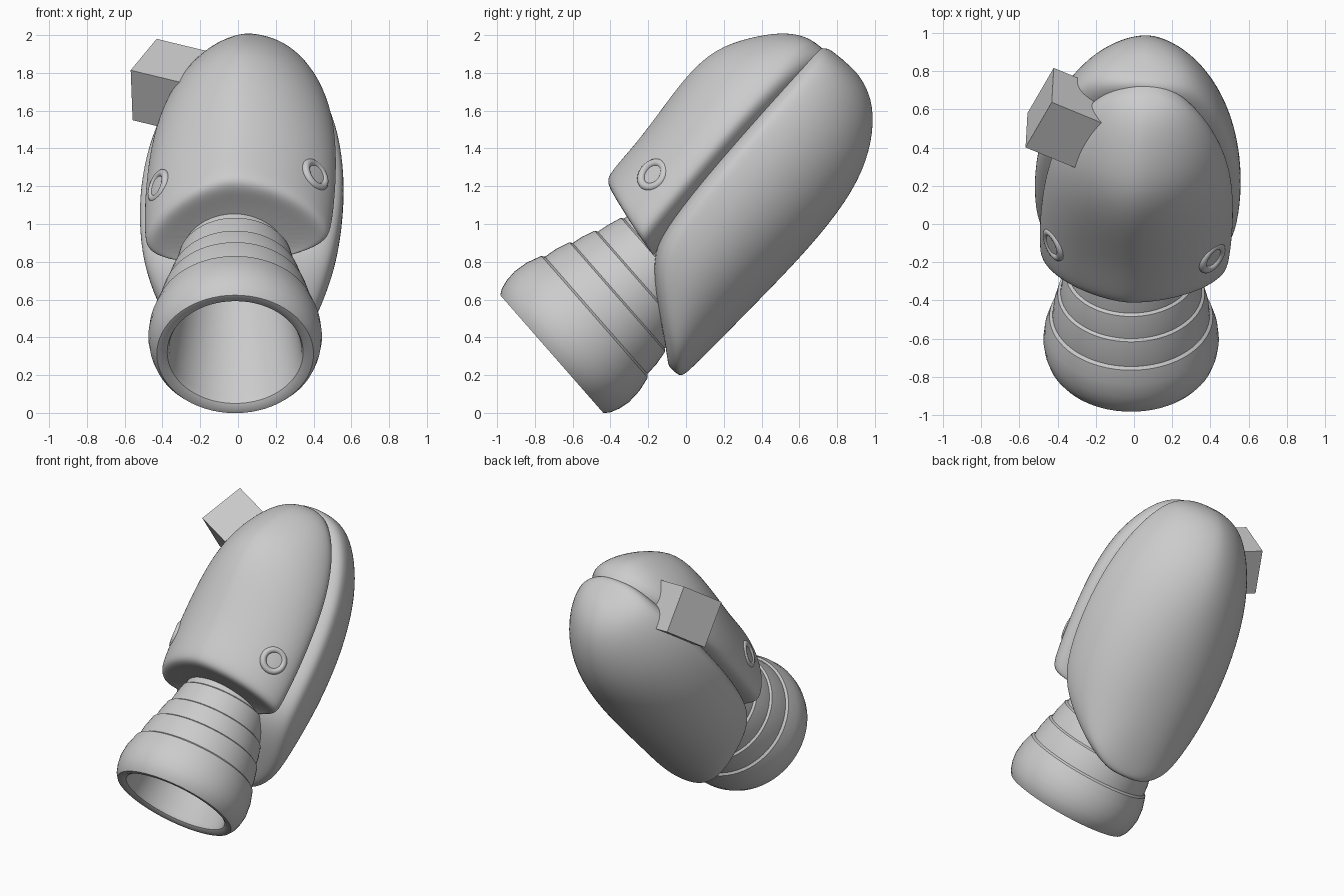
import bpy, bmesh, math
from mathutils import Matrix, Vector

if "Cube" in bpy.data.objects:
    bpy.data.objects.remove(bpy.data.objects["Cube"])

# Single matte grey
grey = bpy.data.materials.new("plain_grey")
grey.use_nodes = True
COLOR = (0.6, 0.6, 0.6, 1)
grey.diffuse_color = COLOR
grey.node_tree.nodes["Principled BSDF"].inputs["Base Color"].default_value = COLOR


def frame(x, y, z, origin):
    m = Matrix((x, y, z)).transposed().to_4x4()
    m.translation = origin
    return m


def make(name, bm, matrix):
    bmesh.ops.remove_doubles(bm, verts=bm.verts, dist=1e-5)
    bmesh.ops.recalc_face_normals(bm, faces=bm.faces)
    mesh = bpy.data.meshes.new(name)
    bm.transform(matrix)
    bm.to_mesh(mesh)
    bm.free()
    mesh.materials.append(grey)
    ob = bpy.data.objects.new(name, mesh)
    bpy.context.collection.objects.link(ob)
    return ob


def activate(ob):
    bpy.ops.object.select_all(action='DESELECT')
    ob.select_set(True)
    bpy.context.view_layer.objects.active = ob


def smooth(ob, angle=40):
    activate(ob)
    bpy.ops.object.shade_smooth_by_angle(angle=math.radians(angle))


def loft(rings, caps=True):
    bm = bmesh.new()
    rows = [[bm.verts.new(p) for p in ring] for ring in rings]
    n = len(rows[0])
    for a, b in zip(rows, rows[1:]):
        for i in range(n):
            j = (i + 1) % n
            bm.faces.new((a[i], a[j], b[j], b[i]))
    if caps:
        bm.faces.new(rows[0])
        bm.faces.new(rows[-1])
    return bm


def power(a, e):
    return math.copysign(abs(a) ** e, a)


def section(s, w, vf, vm, vb, ef, eb, shift, slant=0.0, n=32):
    """Egg-shaped ring: half width w, widest at vm, reaching vf in front, vb behind."""
    pts = []
    for i in range(n):
        c = math.cos(math.tau * i / n)
        k = math.sin(math.tau * i / n)
        e, depth = (eb, vb - vm) if k > 0 else (ef, vm - vf)
        v = vm + depth * power(k, e)
        pts.append((w * power(c, e) + shift, v, s - slant * v))
    return pts


# Local body frame: tilted back, turned slightly about its own axis
axis = Vector((0, 0.651, 0.759))
turn = Matrix.Rotation(math.radians(-6.2), 3, axis)
body = frame(turn @ Vector((1, 0, 0)), turn @ Vector((0, 0.759, -0.651)), axis, (0, 0, 1.1))

# Back shell: along axis, half width, front, widest, back
shell_stations = [
    (-.71, .07, .49, .53, .56), (-.69, .17, .47, .53, .575), (-.60, .31, .37, .46, .585),
    (-.45, .42, .18, .30, .60), (-.30, .495, .04, .18, .61), (-.10, .535, .0, .14, .625),
    (.20, .55, -.01, .13, .645), (.50, .52, -.01, .13, .645), (.75, .455, -.01, .13, .605),
    (.95, .355, -.01, .13, .505), (1.07, .25, -.01, .13, .385), (1.115, .13, .02, .13, .27),
    (1.125, .04, .07, .13, .2)]
shell = make("back_shell", loft(
    [section(*p, .78, .95 + .2 * max(0, p[0]), .03 * p[0]) for p in shell_stations]), body)

# Front hood: along axis, half width, depth, slant of the lower end
hood_stations = [
    (-.28, .30, .24, .28), (-.30, .44, .36, .28), (-.285, .485, .41, .28),
    (-.22, .50, .42, .28), (.0, .51, .415, .23), (.25, .505, .43, .15),
    (.50, .48, .445, .08), (.72, .42, .42, .03), (.90, .33, .315, .0),
    (1.02, .23, .21, .0), (1.08, .13, .12, .0), (1.10, .04, .04, .0)]
hood = make("front_hood", loft(
    [section(s, w, -d, -min(.04, .3 * d), min(.09, d), 1.22, .9, .015 + .045 * s, k)
     for s, w, d, k in hood_stations]), body)

# Flared hose
along = Vector((0, .753, .659)).normalized()
side = Vector((1, 0, 0))
hose_frame = frame(side, along.cross(side), along, (-.015, -.71, .311))


def circle(t, r, n=64):
    return [(r * math.cos(math.tau * i / n), r * math.sin(math.tau * i / n), t) for i in range(n)]


profile = [(.86, .25), (.04, .35), (.015, .36), (.0, .385), (.0, .415), (.03, .436),
           (.08, .452), (.14, .46), (.22, .452), (.30, .428), (.312, .412), (.38, .405),
           (.46, .385), (.47, .37), (.53, .362), (.60, .343), (.61, .328), (.67, .32),
           (.75, .303), (.76, .288), (1.0, .28)]
hose = make("hose", loft([circle(t, r) for t, r in profile]), hose_frame)
smooth(hose, 35)

# Cutters: hose channel and the two side sockets
cutters = [make("channel_cutter", loft([circle(.3, .365), circle(.89, .27)]), hose_frame)]
for sign in (-1, 1):
    out = Vector((sign * .8, -.6, 0))
    up = Vector((0, 0, 1))
    socket = body @ frame(up.cross(out), up, -out, (sign * .424 + .015, -.197, .007))
    cutters.append(make("socket_cutter", loft([circle(-.1, .06, 32), circle(.1, .045, 32)]), socket))
    # Soft raised lip around the socket
    lip = []
    for i in range(13):
        a = -math.tau * i / 12
        lip.append(circle(.01 + .022 * math.sin(a), .072 + .022 * math.cos(a), 32))
    ring = make(("right" if sign < 0 else "left") + "_socket_lip", loft(lip, False), socket)
    smooth(ring, 80)

# Round off and cut both body halves
for ob in (shell, hood):
    activate(ob)
    ob.modifiers.new("round", 'SUBSURF').levels = 2
    bpy.ops.object.modifier_apply(modifier="round")
    for cutter in cutters[:1] if ob == shell else cutters:
        cut = ob.modifiers.new("cut", 'BOOLEAN')
        cut.object = cutter
        cut.solver = 'EXACT'
        bpy.ops.object.modifier_apply(modifier="cut")
    smooth(ob)
for cutter in cutters:
    bpy.data.objects.remove(cutter)

# Tilted block on the upper right
e1 = Vector((-.43, -.74, -.52)).normalized()
e2 = e1.cross(Vector((.03, .56, -.83))).normalized()
bm = bmesh.new()
bmesh.ops.create_cube(bm, size=.32)
make("side_block", bm, frame(e1, e2.cross(e1), e2, (-.35, .55, 1.73)))
